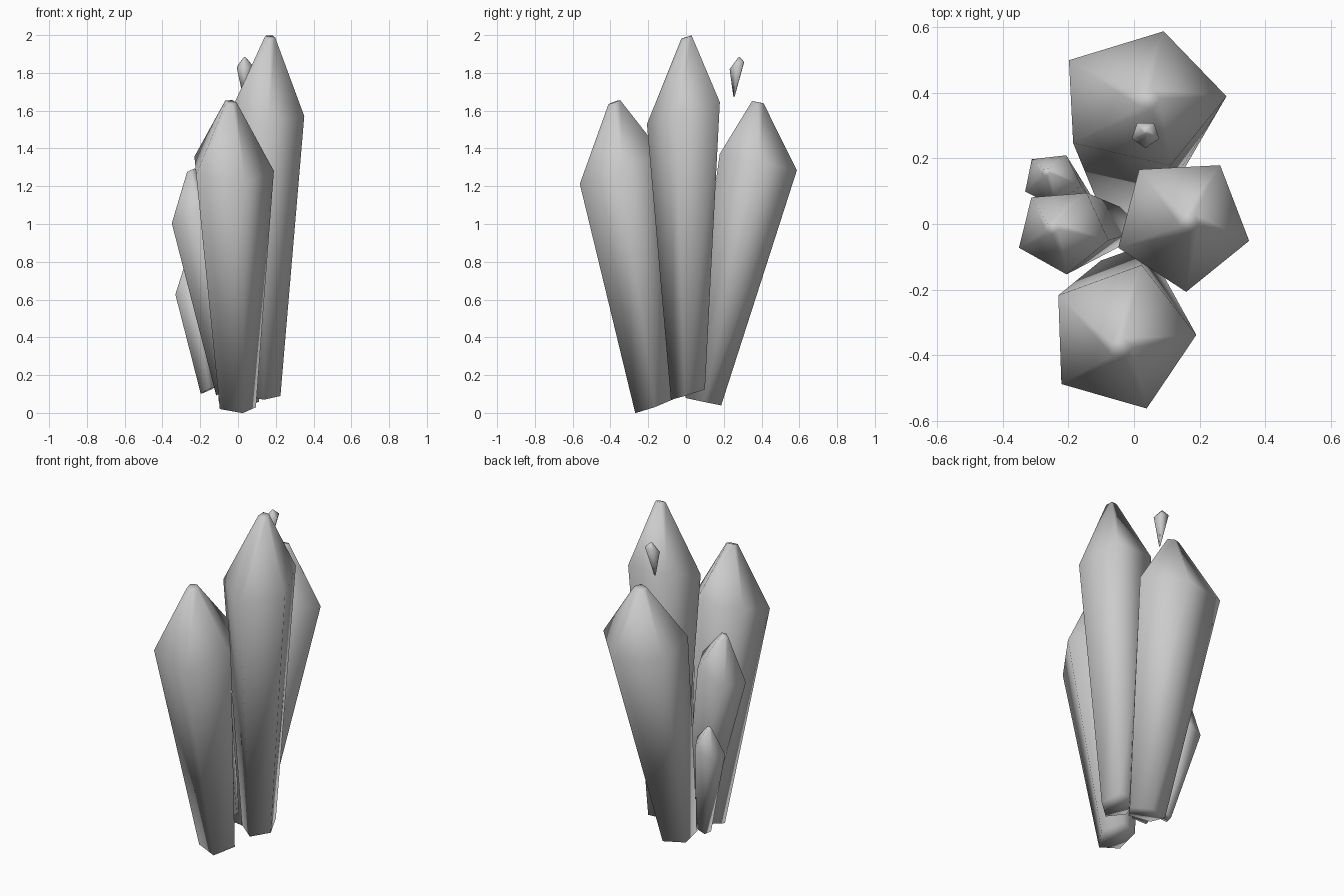
import bpy, bmesh
from math import sin, cos, radians

def crystal(name, phase, slope, rings):
    """Five-sided shard lofted through tilted rings (x, y, z, rx, ry)."""
    bm = bmesh.new()
    loops = []
    for x, y, z, rx, ry in rings:
        loop = []
        for i in range(5):
            a = radians(phase + 72 * i)
            dx, dy = rx * cos(a), ry * sin(a)
            loop.append(bm.verts.new((x + dx, y + dy, z + slope[0] * dx + slope[1] * dy)))
        loops.append(loop)
    for lo, hi in zip(loops, loops[1:]):
        for i in range(5):
            j = (i + 1) % 5
            bm.faces.new((lo[i], lo[j], hi[j], hi[i]))
    bm.faces.new(loops[0][::-1])
    bm.faces.new(loops[-1])
    for f in bm.faces:
        f.smooth = True
    me = bpy.data.meshes.new(name)
    bm.to_mesh(me)
    bm.free()
    ob = bpy.data.objects.new(name, me)
    bpy.context.collection.objects.link(ob)

# Each shard: base ring, widest ring, blunt tip ring
crystal("tall_crystal", 57, (-0.03, 0.31), [
    (0.13, 0.018, 0.10, 0.098, 0.098),
    (0.148, 0.003, 1.594, 0.21, 0.21),
    (0.168, 0.005, 1.99, 0.03, 0.03)])
crystal("front_crystal", 2, (-0.078, 0.36), [
    (-0.012, -0.17, 0.037, 0.107, 0.105),
    (-0.04, -0.346, 1.296, 0.23, 0.23),
    (-0.04, -0.38, 1.645, 0.033, 0.033)])
crystal("back_crystal", 2.4, (-0.01, -0.21), [
    (-0.005, 0.09, 0.06, 0.115, 0.10),
    (0.02, 0.38, 1.329, 0.262, 0.215),
    (0.043, 0.38, 1.645, 0.037, 0.032)])
crystal("left_crystal", 59, (0.45, 0.0), [
    (-0.055, -0.01, 0.12, 0.066, 0.062),
    (-0.218, -0.02, 1.063, 0.144, 0.134),
    (-0.25, -0.012, 1.285, 0.021, 0.02)])
crystal("small_crystal", 61, (0.45, -0.1), [
    (-0.158, 0.06, 0.12, 0.044, 0.042),
    (-0.25, 0.135, 0.66, 0.09, 0.085),
    (-0.268, 0.158, 0.795, 0.013, 0.012)])

# Small fragment hovering above the cluster
crystal("floating_shard", 54, (0.1, 0.5), [
    (0.03, 0.255, 1.675, 0.004, 0.004),
    (0.035, 0.273, 1.84, 0.044, 0.042),
    (0.035, 0.28, 1.882, 0.006, 0.006)])
